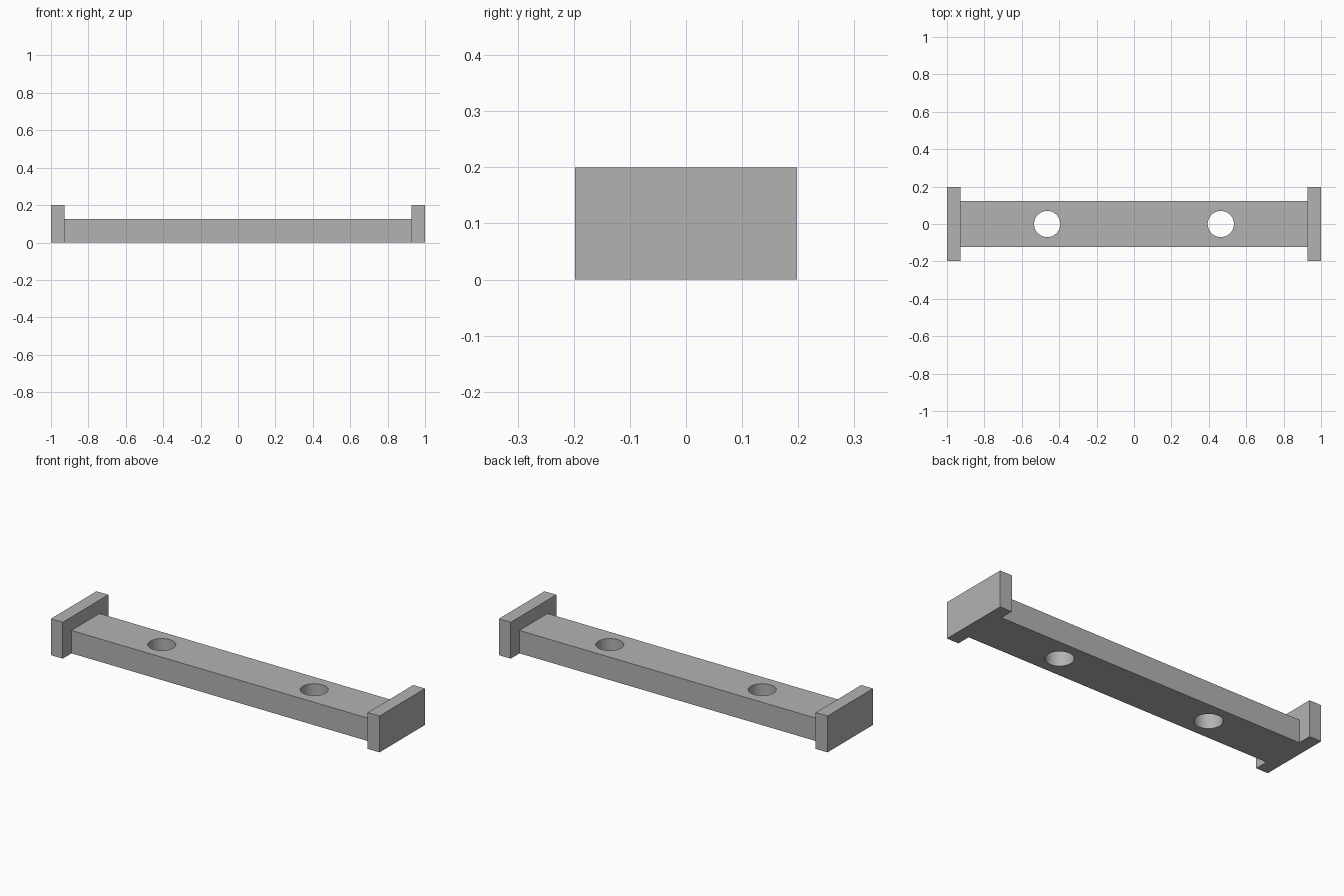
import bpy
import math

if "Cube" in bpy.data.objects:
    bpy.data.objects.remove(bpy.data.objects["Cube"], do_unlink=True)

# Single plain grey finish
grey = bpy.data.materials.new("plain_grey")
grey.use_nodes = True
colour = (0.45, 0.45, 0.45, 1)
grey.diffuse_color = colour
grey.node_tree.nodes["Principled BSDF"].inputs["Base Color"].default_value = colour

LENGTH, PLATE, HOLE_X = 2.0, 0.072, 0.464


def box(name, x, size):
    """Box standing on the ground, centred on y = 0."""
    bpy.ops.mesh.primitive_cube_add(size=1, location=(x, 0, size[2] / 2))
    obj = bpy.context.object
    obj.name = name
    obj.scale = size
    bpy.ops.object.transform_apply(location=False, rotation=False, scale=True)
    obj.data.materials.append(grey)
    return obj


# Long bar between the end plates
bar = box("bar", 0, (LENGTH - 2 * PLATE, 0.244, 0.126))

# Two round through holes
for side, sign in (("left", 1), ("right", -1)):
    bpy.ops.mesh.primitive_cylinder_add(vertices=48, radius=0.07, depth=0.4,
                                        location=(sign * HOLE_X, 0, 0.06))
    cutter = bpy.context.object
    cutter.name = side + "_hole_cutter"
    cutter.data.materials.append(grey)
    cutter.hide_render = True
    bpy.context.view_layer.objects.active = bar
    cut = bar.modifiers.new(side + "_hole", "BOOLEAN")
    cut.operation = "DIFFERENCE"
    cut.solver = "EXACT"
    cut.object = cutter
    bpy.ops.object.modifier_apply(modifier=cut.name)
    bpy.data.objects.remove(cutter, do_unlink=True)

# Smooth hole walls, crisp edges
bpy.ops.object.select_all(action="DESELECT")
bar.select_set(True)
bpy.context.view_layer.objects.active = bar
bpy.ops.object.shade_smooth_by_angle(angle=math.radians(30))

# Upright end plates
for side, sign in (("left", 1), ("right", -1)):
    box(side + "_end_plate", sign * (LENGTH - PLATE) / 2, (PLATE, 0.396, 0.2))
